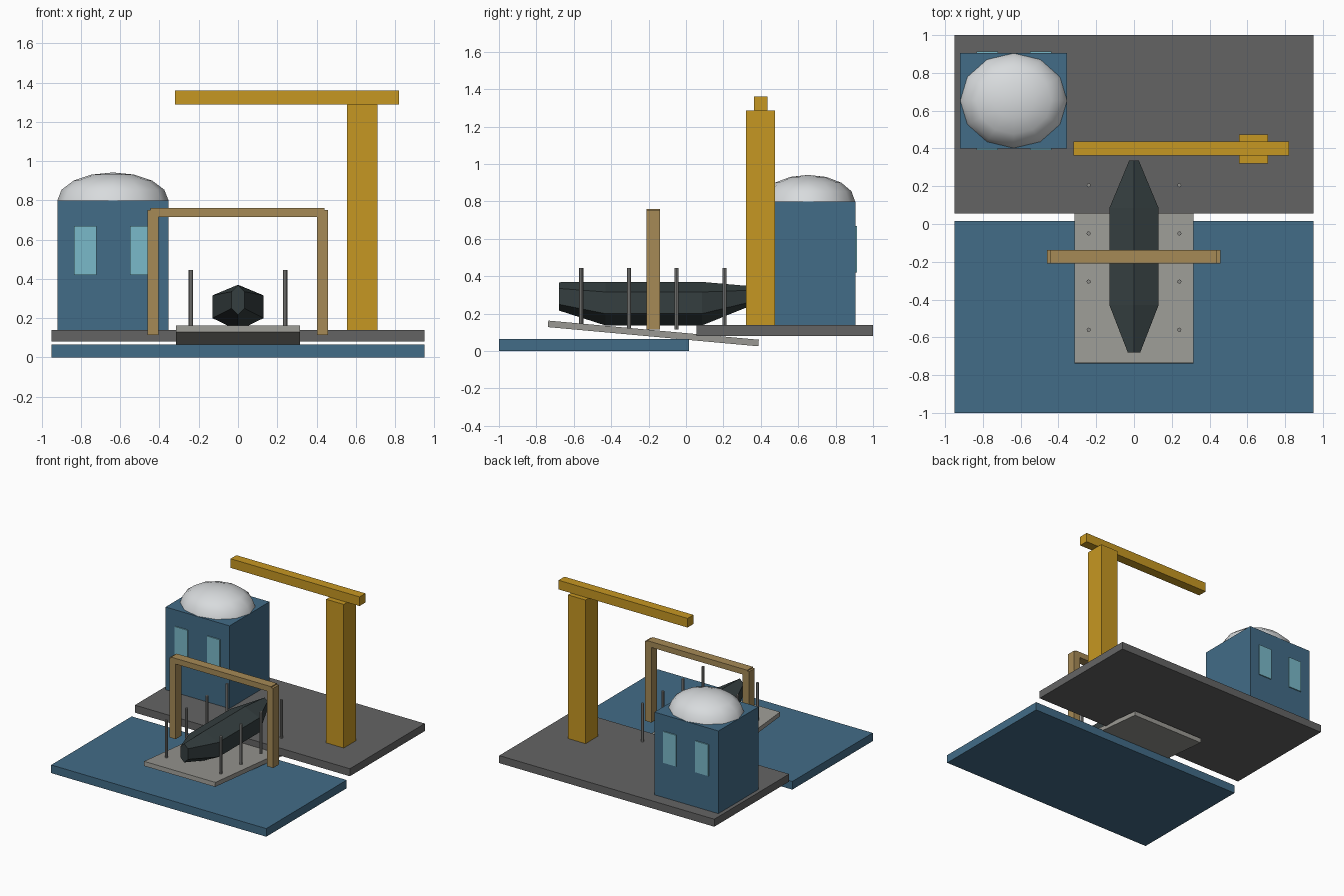
import bpy
import bmesh
import math

if "Cube" in bpy.data.objects:
    bpy.data.objects.remove(bpy.data.objects["Cube"], do_unlink=True)


def linear(c):
    return c / 12.92 if c <= 0.04045 else ((c + 0.055) / 1.055) ** 2.4


def material(name, hex_code):
    rgb = [linear(v / 255) for v in bytes.fromhex(hex_code)]
    mat = bpy.data.materials.new(name)
    mat.use_nodes = True
    mat.diffuse_color = (*rgb, 1)
    bsdf = next(n for n in mat.node_tree.nodes if n.type == "BSDF_PRINCIPLED")
    bsdf.inputs["Base Color"].default_value = (*rgb, 1)
    return mat


blue = material("harbour blue", "426C87")
stone = material("quay grey", "646464")
concrete = material("ramp grey", "9A9993")
hull_dark = material("hull dark", "353F40")
timber = material("timber tan", "A68A56")
yellow = material("crane yellow", "C69722")
white = material("dome white", "D8DBDD")
glass = material("window cyan", "7ABACA")
steel = material("post steel", "8C8C89")


def finish(bm, name, mat):
    bmesh.ops.recalc_face_normals(bm, faces=bm.faces)
    mesh = bpy.data.meshes.new(name)
    bm.to_mesh(mesh)
    bm.free()
    mesh.materials.append(mat)
    obj = bpy.data.objects.new(name, mesh)
    bpy.context.collection.objects.link(obj)
    return obj


def box(name, mat, x, y, z):
    """Box from its (min, max) range on each axis."""
    bm = bmesh.new()
    bmesh.ops.create_cube(bm, size=1)
    bmesh.ops.scale(bm, vec=[b - a for a, b in (x, y, z)], verts=bm.verts)
    obj = finish(bm, name, mat)
    obj.location = [(a + b) / 2 for a, b in (x, y, z)]
    return obj


# Water and quay slabs
box("water", blue, (-0.95, 0.95), (-1, 0.015), (0, 0.065))
box("quay", stone, (-0.95, 0.95), (0.055, 1), (0.08, 0.14))

# Sloping slipway
ramp = box("slipway", concrete, (-0.315, 0.315), (-0.74, 0.39), (0.077, 0.112))
ramp.rotation_euler.x = math.radians(-5.2)

# Control house with windows front and back
box("house", blue, (-0.92, -0.355), (0.4, 0.905), (0.14, 0.8))
for side, y in (("front", 0.396), ("back", 0.909)):
    for x in (-0.778, -0.493):
        box(side + "_window", glass, (x - 0.057, x + 0.057),
            (y - 0.004, y + 0.004), (0.42, 0.67))

# Dome: upper half of a flattened sphere
bm = bmesh.new()
bmesh.ops.create_uvsphere(bm, u_segments=12, v_segments=8, radius=1)
bmesh.ops.delete(bm, geom=[v for v in bm.verts if v.co.z < -0.01], context="VERTS")
bmesh.ops.scale(bm, vec=(0.283, 0.251, 0.142), verts=bm.verts)
for face in bm.faces:
    face.smooth = True
dome = finish(bm, "dome", white)
dome.location = (-0.637, 0.653, 0.8)

# Crane
box("crane_tower", yellow, (0.555, 0.71), (0.32, 0.475), (0.14, 1.287))
box("crane_boom", yellow, (-0.32, 0.82), (0.363, 0.437), (1.287, 1.36))

# Timber gantry
for side, x in (("right", -0.432), ("left", 0.43)):
    box(side + "_gantry_post", timber, (x - 0.028, x + 0.028),
        (-0.21, -0.138), (0.115, 0.752))
box("gantry_beam", timber, (-0.445, 0.44), (-0.21, -0.138), (0.715, 0.76))

# Support posts along the slipway
for side in (-1, 1):
    for y in (-0.56, -0.305, -0.05, 0.205):
        bm = bmesh.new()
        bmesh.ops.create_cone(bm, cap_ends=True, segments=8,
                              radius1=0.011, radius2=0.011, depth=0.33)
        finish(bm, "support_post", steel).location = (side * 0.24, y, 0.28)

# Hull: hexagonal sections (y, half width, ridge, shoulder, chine, keel)
stations = (
    (-0.68, 0.033, 0.368, 0.335, 0.25, 0.217),
    (-0.43, 0.13, 0.37, 0.316, 0.2, 0.137),
    (0.085, 0.13, 0.37, 0.316, 0.2, 0.137),
    (0.335, 0.026, 0.348, 0.325, 0.26, 0.238),
)
bm = bmesh.new()
rings = []
for y, w, ridge, shoulder, chine, keel in stations:
    section = ((0, ridge), (w, shoulder), (w, chine),
               (0, keel), (-w, chine), (-w, shoulder))
    rings.append([bm.verts.new((x, y, z)) for x, z in section])
for a, b in zip(rings, rings[1:]):
    for i in range(6):
        j = (i + 1) % 6
        bm.faces.new((a[i], a[j], b[j], b[i]))
bm.faces.new(rings[0])
bm.faces.new(rings[-1])
finish(bm, "hull", hull_dark)
